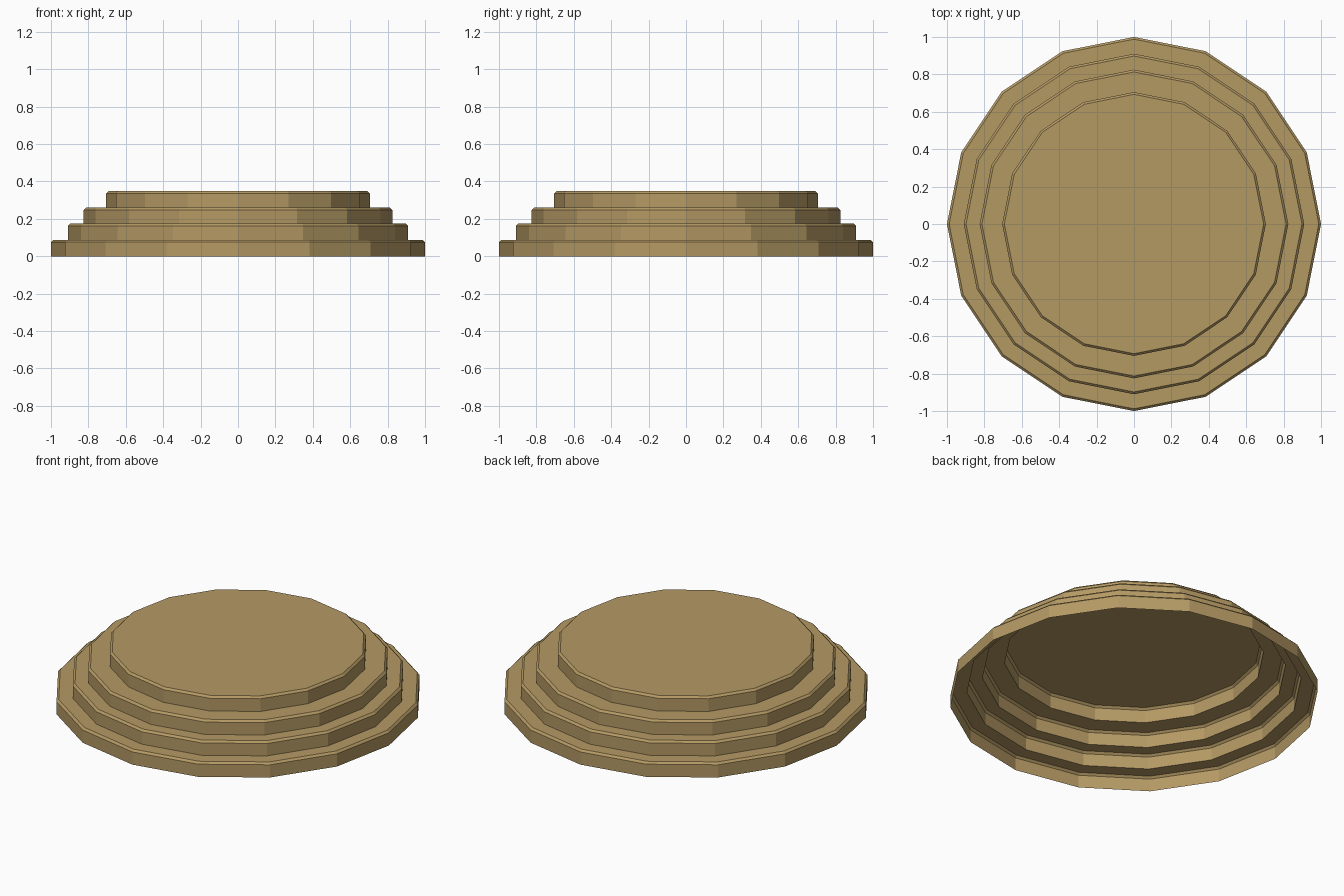
import bpy
import bmesh
from math import cos, sin, tau

cube = bpy.data.objects.get("Cube")
if cube:
    bpy.data.objects.remove(cube, do_unlink=True)

SIDES = 16
RADII = [1.0, 0.91, 0.825, 0.705]
LEVELS = [0.0, 0.088, 0.174, 0.26, 0.348]
CHAMFER = 0.012

# Sandy stone colour
stone = bpy.data.materials.new("sandy_stone")
stone.use_nodes = True
colour = (0.456, 0.319, 0.127, 1.0)
stone.diffuse_color = colour
bsdf = stone.node_tree.nodes["Principled BSDF"]
bsdf.inputs["Base Color"].default_value = colour
bsdf.inputs["Roughness"].default_value = 0.9

# Stepped profile: riser, small chamfer, then tread in to the next riser
profile = []
for radius, low, high in zip(RADII, LEVELS, LEVELS[1:]):
    profile += [(radius, low), (radius, high - CHAMFER), (radius - CHAMFER, high)]

# Open-bottomed shell made of rings, closed by the top platform
bm = bmesh.new()
rings = [
    [bm.verts.new((r * cos(tau * i / SIDES), r * sin(tau * i / SIDES), z))
     for i in range(SIDES)]
    for r, z in profile
]
for lower, upper in zip(rings, rings[1:]):
    for i in range(SIDES):
        j = (i + 1) % SIDES
        bm.faces.new((lower[i], lower[j], upper[j], upper[i]))
bm.faces.new(rings[-1])

mesh = bpy.data.meshes.new("stepped_platform")
bm.to_mesh(mesh)
bm.free()
mesh.materials.append(stone)
platform = bpy.data.objects.new("stepped_platform", mesh)
bpy.context.collection.objects.link(platform)
